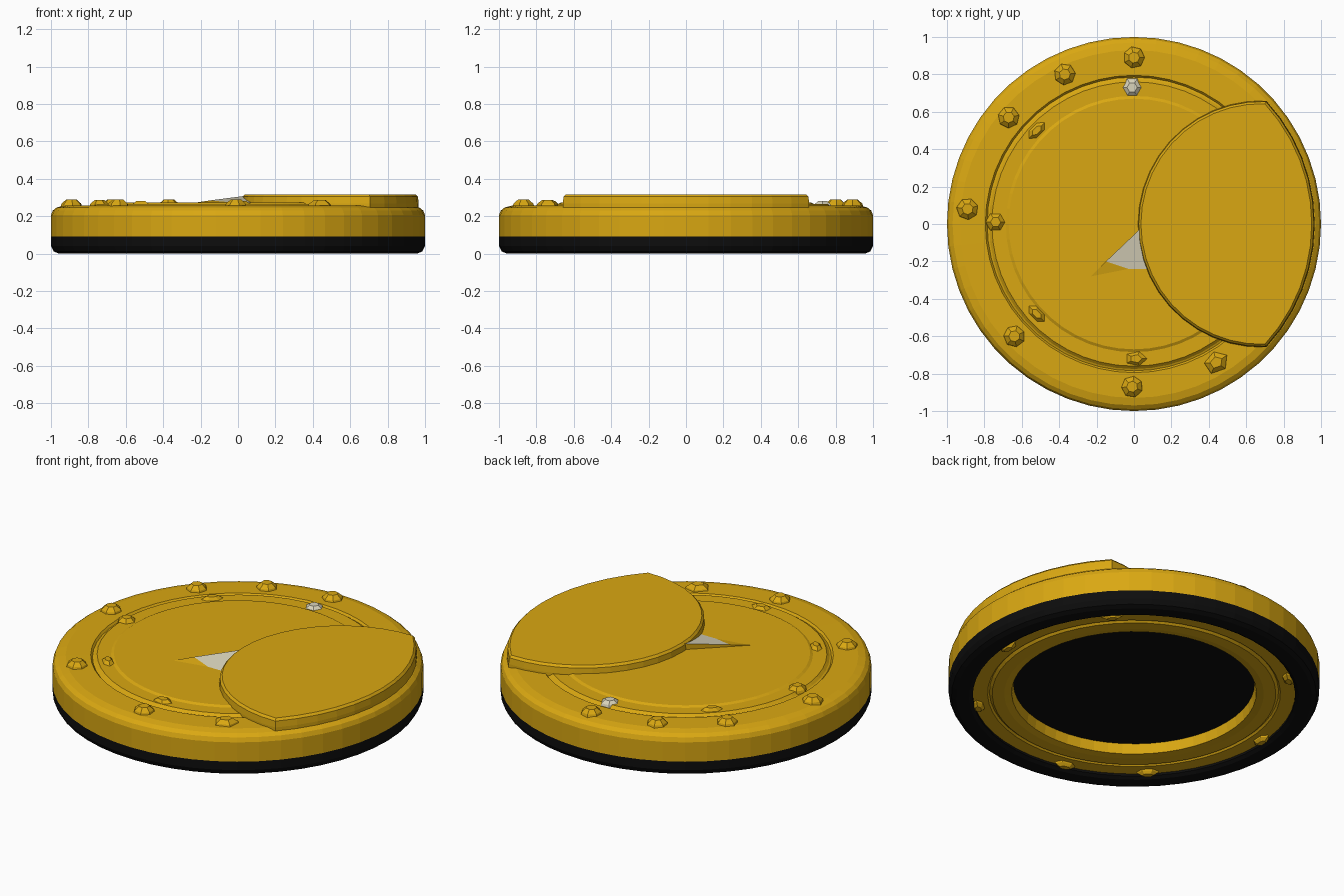
import bpy, bmesh, math
from math import cos, sin, pi, radians
from mathutils import Matrix

cube = bpy.data.objects.get("Cube")
if cube:
    bpy.data.objects.remove(cube)


def material(name, rgb):
    m = bpy.data.materials.new(name)
    m.use_nodes = True
    m.diffuse_color = (*rgb, 1)
    m.node_tree.nodes["Principled BSDF"].inputs["Base Color"].default_value = (*rgb, 1)
    return m


GOLD = material("golden yellow", (0.70, 0.39, 0.006))
BLACK = material("black", (0.004, 0.004, 0.004))
IVORY = material("ivory", (0.70, 0.66, 0.50))


def finish(name, bm, *mats):
    bmesh.ops.recalc_face_normals(bm, faces=bm.faces)
    mesh = bpy.data.meshes.new(name)
    bm.to_mesh(mesh)
    bm.free()
    for m in mats:
        mesh.materials.append(m)
    obj = bpy.data.objects.new(name, mesh)
    bpy.context.collection.objects.link(obj)
    return obj


def lathe(name, profile, mat, sides=52):
    """Spin a closed (radius, height) section around z."""
    bm = bmesh.new()
    verts = [bm.verts.new((r, 0, z)) for r, z in profile]
    edges = [bm.edges.new((a, b)) for a, b in zip(verts, verts[1:] + verts[:1])]
    bmesh.ops.spin(bm, geom=verts + edges, axis=(0, 0, 1), cent=(0, 0, 0),
                   angle=2 * pi, steps=sides, use_merge=True)
    bmesh.ops.remove_doubles(bm, verts=bm.verts, dist=0.0001)
    return finish(name, bm, mat)


def stud(name, x, y, z, radius, height, mat, sides=7, stretch=1.0, turn=0.0):
    """Low faceted rivet with a sloped side and a small domed cap."""
    bm = bmesh.new()
    rings = []
    for scale, h in ((1, 0), (0.9, 0.45), (0.5, 1)):
        rings.append([bm.verts.new((radius * scale * stretch * cos(2 * pi * i / sides),
                                    radius * scale * sin(2 * pi * i / sides),
                                    height * h)) for i in range(sides)])
    for low, high in zip(rings, rings[1:]):
        for i in range(sides):
            j = (i + 1) % sides
            bm.faces.new((low[i], low[j], high[j], high[i]))
    bm.faces.new(rings[-1])
    bm.faces.new(rings[0][::-1])
    bm.transform(Matrix.Translation((x, y, z)) @ Matrix.Rotation(turn, 4, 'Z'))
    return finish(name, bm, mat)


# Body: rounded rim, groove and raised inner steps
lathe("body", [(0, 0.272), (0.67, 0.272), (0.685, 0.264), (0.76, 0.264),
               (0.775, 0.25), (0.785, 0.246), (0.795, 0.258), (0.93, 0.256),
               (0.97, 0.246), (0.99, 0.23), (1, 0.205), (1, 0.09), (0, 0.09)], GOLD)

# Black foot ring
lathe("base_ring", [(1, 0.09), (1, 0.04), (0.985, 0.012), (0.96, 0),
                    (0.89, 0), (0.87, 0.012), (0.87, 0.09)], BLACK)

# Stepped underside ring around the recessed centre
lathe("underside_ring", [(0.87, 0.09), (0.87, 0.025), (0.79, 0.025), (0.78, 0.035),
                         (0.765, 0.022), (0.70, 0.022), (0.66, 0.028), (0.65, 0.09)], GOLD)
lathe("underside_disc", [(0, 0.086), (0.655, 0.086), (0.655, 0.095), (0, 0.095)], BLACK)


# Lens plate: overlap of the large rim circle and an offset circle
def lens(inset, cx=0.68, steps=22):
    r, big = 0.655 - inset, 0.962 - inset
    tx = (big * big - r * r + cx * cx) / (2 * cx)
    ty = math.sqrt(big * big - tx * tx)
    start, outer = math.atan2(ty, tx - cx), math.atan2(ty, tx)
    left = [(cx + r * cos(a), r * sin(a)) for a in
            (start + (2 * pi - 2 * start) * i / steps for i in range(steps + 1))]
    right = [(big * cos(a), big * sin(a)) for a in
             (-outer + 2 * outer * i / 12 for i in range(1, 12))]
    return left + right


bm = bmesh.new()
layers = [[bm.verts.new((x, y, z)) for x, y in lens(inset)]
          for inset, z in ((-0.004, 0.24), (-0.004, 0.268), (0, 0.304), (0.012, 0.317))]
for low, high in zip(layers, layers[1:]):
    for i in range(len(low)):
        j = (i + 1) % len(low)
        bm.faces.new((low[i], low[j], high[j], high[i]))
bm.faces.new(layers[-1])
bm.faces.new(layers[0][::-1])
finish("lens_plate", bm, GOLD)

# Pointed shard beside the plate, ivory on its front slope
bm = bmesh.new()
tip, ridge, peak, corner, foot, back = [bm.verts.new(p) for p in (
    (-0.23, -0.28, 0.272), (-0.15, -0.2, 0.284), (0.05, -0.01, 0.31),
    (0.09, -0.24, 0.273), (-0.03, -0.24, 0.273), (0.05, -0.01, 0.27))]
bm.faces.new((tip, foot, ridge))
bm.faces.new((ridge, foot, corner, peak)).material_index = 1
bm.faces.new((tip, ridge, peak, back))
finish("shard", bm, GOLD, IVORY)

# Rivets on the outer rim
for i, (x, y) in enumerate([(0, 0.89), (-0.37, 0.8), (-0.67, 0.57), (-0.89, 0.08),
                            (-0.64, -0.6), (-0.01, -0.87)]):
    stud(f"rim_rivet_{i + 1}", x, y, 0.25, 0.06, 0.038, GOLD, turn=i)
stud("worn_rivet", 0.44, -0.74, 0.25, 0.06, 0.035, GOLD, sides=5, stretch=1.2, turn=0.6)

# Smaller rivets on the inner step
stud("inner_rivet_left", -0.74, 0.01, 0.25, 0.055, 0.035, GOLD, sides=6)
stud("inner_rivet_front", 0.01, -0.72, 0.25, 0.045, 0.03, GOLD, sides=5, stretch=1.5)
stud("inner_rivet_back", -0.01, 0.73, 0.25, 0.055, 0.03, IVORY, sides=6)
for side, y in (("back", 0.5), ("front", -0.48)):
    stud(f"inner_scrap_{side}", -0.52, y, 0.25, 0.035, 0.032, GOLD, sides=6,
         stretch=1.9, turn=radians(45 if y > 0 else -45))

# Flat lumps under the base
for i, deg in enumerate((42, -3, -49, -104, -135, 129, 176)):
    a = radians(deg)
    stud(f"underside_lump_{i + 1}", 0.85 * cos(a), 0.85 * sin(a), 0.03, 0.035, -0.028,
         GOLD, sides=6, stretch=1.8, turn=a + pi / 2)
